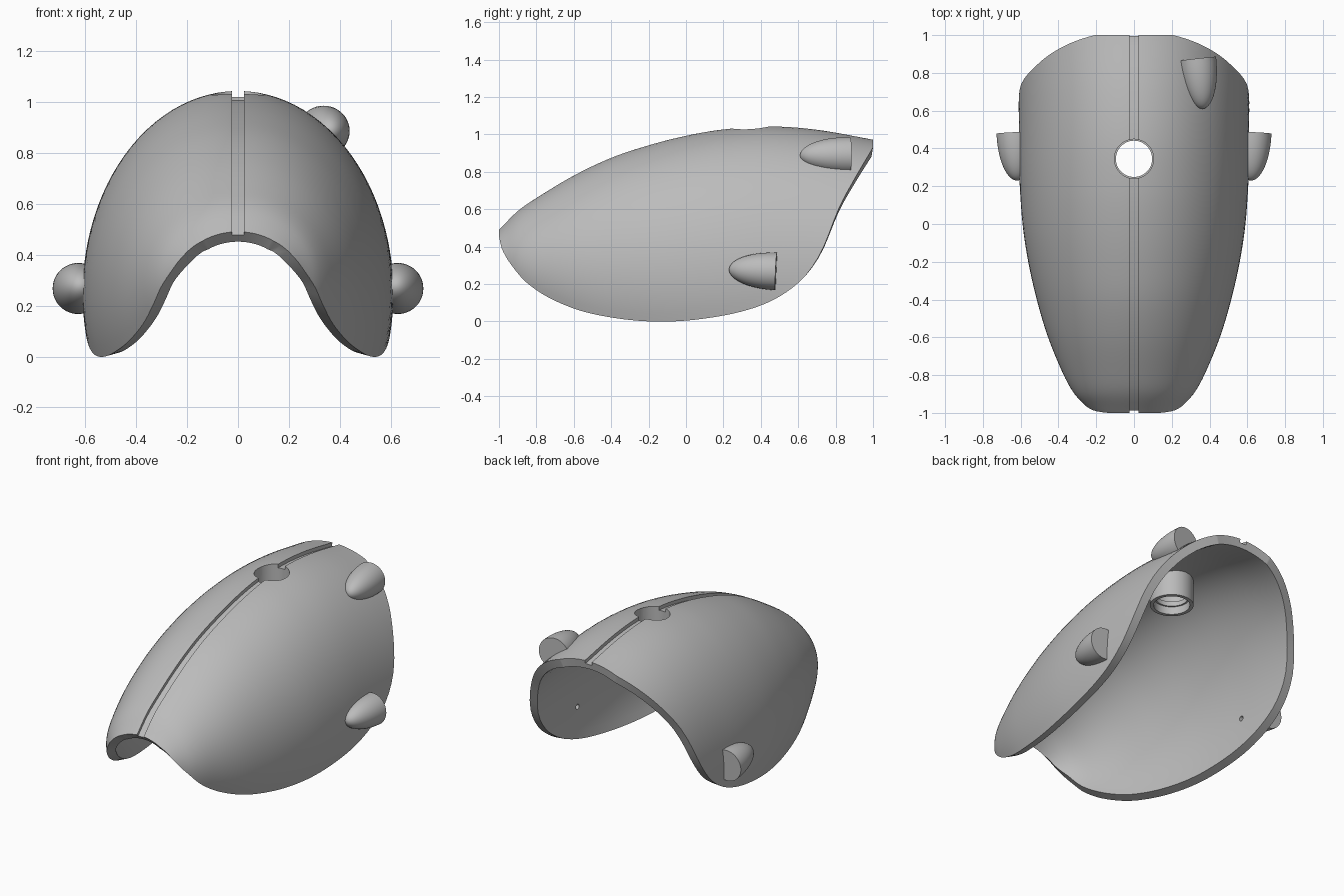
import bpy, bmesh, math
from mathutils import Vector, Matrix

cube = bpy.data.objects.get("Cube")
if cube:
    bpy.data.objects.remove(cube, do_unlink=True)

grey = bpy.data.materials.new("plain grey")
grey.use_nodes = True
colour = (0.5, 0.5, 0.5, 1)
grey.diffuse_color = colour
grey.node_tree.nodes["Principled BSDF"].inputs["Base Color"].default_value = colour


def curve(points):
    """Smooth function through (y, value) points."""
    def slope(i):
        a, b = points[max(i - 1, 0)], points[min(i + 1, len(points) - 1)]
        return (b[1] - a[1]) / (b[0] - a[0])

    def value(y):
        i = 0
        while i < len(points) - 2 and y > points[i + 1][0]:
            i += 1
        (y0, v0), (y1, v1) = points[i], points[i + 1]
        h = y1 - y0
        t = (y - y0) / h
        return (v0 * (2*t**3 - 3*t**2 + 1) + v1 * (3*t**2 - 2*t**3)
                + h * slope(i) * (t**3 - 2*t**2 + t) + h * slope(i + 1) * (t**3 - t**2))
    return value


def make(name, bm):
    mesh = bpy.data.meshes.new(name)
    bm.to_mesh(mesh)
    bm.free()
    obj = bpy.data.objects.new(name, mesh)
    bpy.context.collection.objects.link(obj)
    mesh.materials.append(grey)
    return obj


def smooth(obj):
    bpy.ops.object.select_all(action='DESELECT')
    obj.select_set(True)
    bpy.context.view_layer.objects.active = obj
    bpy.ops.object.shade_smooth_by_angle(angle=math.radians(35))


def lathe(profile, closed, steps=48):
    """Spin (radius, z) points around z."""
    bm = bmesh.new()
    verts = [bm.verts.new((r, 0, z)) for r, z in profile]
    pairs = list(zip(verts, verts[1:])) + ([(verts[-1], verts[0])] if closed else [])
    edges = [bm.edges.new(p) for p in pairs]
    bmesh.ops.spin(bm, geom=verts + edges, cent=(0, 0, 0), axis=(0, 0, 1),
                   angle=2 * math.pi, steps=steps, use_duplicate=False)
    bmesh.ops.remove_doubles(bm, verts=bm.verts, dist=0.0002)
    bmesh.ops.recalc_face_normals(bm, faces=bm.faces)
    return bm


def cylinder_cutter(name, radius, depth, matrix):
    bm = bmesh.new()
    bmesh.ops.create_cone(bm, cap_ends=True, segments=48, radius1=radius,
                          radius2=radius, depth=depth, matrix=matrix)
    return make(name, bm)


# Side profile of the ridge and the rim, half width and section centre
ridge = curve([(-1, .49), (-.9, .59), (-.8, .66), (-.6, .78), (-.4, .875), (-.2, .942),
               (0, .993), (.2, 1.027), (.45, 1.043), (.7, 1.025), (1, .972)])
rim = curve([(-1, .455), (-.985, .39), (-.94, .31), (-.85, .205), (-.7, .11), (-.5, .04),
             (-.2, .0), (.1, .015), (.4, .085), (.6, .205), (.72, .365), (.82, .61),
             (.9, .76), (1, .93)])
width = curve([(-1, .22), (-.97, .25), (-.9, .315), (-.8, .372), (-.6, .455), (-.4, .515),
               (-.2, .56), (0, .59), (.25, .607), (.5, .61), (1, .61)])
middle = curve([(-1, .33), (-.8, .29), (-.4, .25), (1, .25)])

# Arched shell
ROWS, COLS = 72, 56
bm = bmesh.new()
grid = []
for i in range(ROWS + 1):
    y = -math.cos(math.pi * i / ROWS)
    centre = middle(y)
    height = ridge(y) - centre
    start = math.asin((rim(y) - centre) / height)
    row = []
    for j in range(COLS + 1):
        t = start + (math.pi - 2 * start) * j / COLS
        row.append(bm.verts.new((width(y) * math.cos(t), y, centre + height * math.sin(t))))
    grid.append(row)
for a, b in zip(grid, grid[1:]):
    for j in range(COLS):
        bm.faces.new((a[j], b[j], b[j + 1], a[j + 1]))
shell = make("shell", bm)
solid = shell.modifiers.new("thickness", 'SOLIDIFY')
solid.thickness = 0.055
solid.offset = -1

# Groove cutter following the ridge
bm = bmesh.new()
rings = []
for i in range(49):
    y = -1.03 + 2.06 * i / 48
    z = ridge(max(-1, min(1, y))) + (y + 1 if y < -1 else 0)
    rings.append([bm.verts.new((x, y, z + dz)) for x, dz in
                  ((-.024, -.024), (.024, -.024), (.024, .06), (-.024, .06))])
for a, b in zip(rings, rings[1:]):
    for k in range(4):
        n = (k + 1) % 4
        bm.faces.new((a[k], a[n], b[n], b[k]))
bm.faces.new(rings[0])
bm.faces.new(rings[-1])
bmesh.ops.recalc_face_normals(bm, faces=bm.faces)
groove = make("groove_cutter", bm)

# Round top hole and the small drilled holes
top_hole = cylinder_cutter("hole_cutter", .104, .5, Matrix.Translation((0, .345, 1)))
drill = cylinder_cutter("drill_cutter", .016, 1.23,
                        Matrix.Translation((0, .32, .27)) @ Matrix.Rotation(math.pi / 2, 4, 'Y'))
cutters = [groove, top_hole, drill]
for cutter in cutters:
    cutter.hide_render = True
    cut = shell.modifiers.new(cutter.name, 'BOOLEAN')
    cut.operation = 'DIFFERENCE'
    cut.solver = 'EXACT'
    cut.object = cutter
bpy.context.view_layer.update()
graph = bpy.context.evaluated_depsgraph_get()
finished = bpy.data.meshes.new_from_object(shell.evaluated_get(graph))
shell.modifiers.clear()
shell.data = finished
for cutter in cutters:
    bpy.data.objects.remove(cutter, do_unlink=True)
smooth(shell)

# Socket tube hanging under the top hole, with an inner lip
tube = lathe([(.128, .99), (.128, .82), (.106, .82), (.106, .87), (.096, .87),
              (.096, .9), (.104, .9), (.104, .99)], True)
bmesh.ops.translate(tube, verts=tube.verts, vec=(0, .345, 0))
smooth(make("socket_tube", tube))


# Hollow bullet pods, open at the back and trimmed inside the shell wall
def pod(name, back, nose, outward):
    back, nose, outward = Vector(back), Vector(nose), Vector(outward).normalized()
    axis = nose - back
    length = axis.length
    quarter = [math.pi / 2 * k / 14 for k in range(15)]
    outer = [(.1 * math.cos(t), length * math.sin(t)) for t in quarter]
    inner = [(.062 * math.cos(t), .2 * math.sin(t)) for t in reversed(quarter)]
    bm = lathe(outer + inner, False)
    caps = [e for e in bm.edges if e.is_boundary]
    bmesh.ops.bridge_loops(bm, edges=caps)
    bmesh.ops.recalc_face_normals(bm, faces=bm.faces)
    turn = axis.to_track_quat('Z', 'Y').to_matrix().to_4x4()
    bm.transform(Matrix.Translation(back) @ turn)
    bmesh.ops.bisect_plane(bm, geom=bm.verts[:] + bm.edges[:] + bm.faces[:],
                           plane_co=back - outward * .035, plane_no=outward, clear_inner=True)
    smooth(make(name, bm))


for side, label in ((1, "left"), (-1, "right")):
    pod(label + "_side_pod", (side * .628, .482, .267), (side * .618, .23, .278), (side, 0, 0))
pod("upper_pod", (.335, .875, .885), (.365, .61, .888), (.5, 0, .8))
